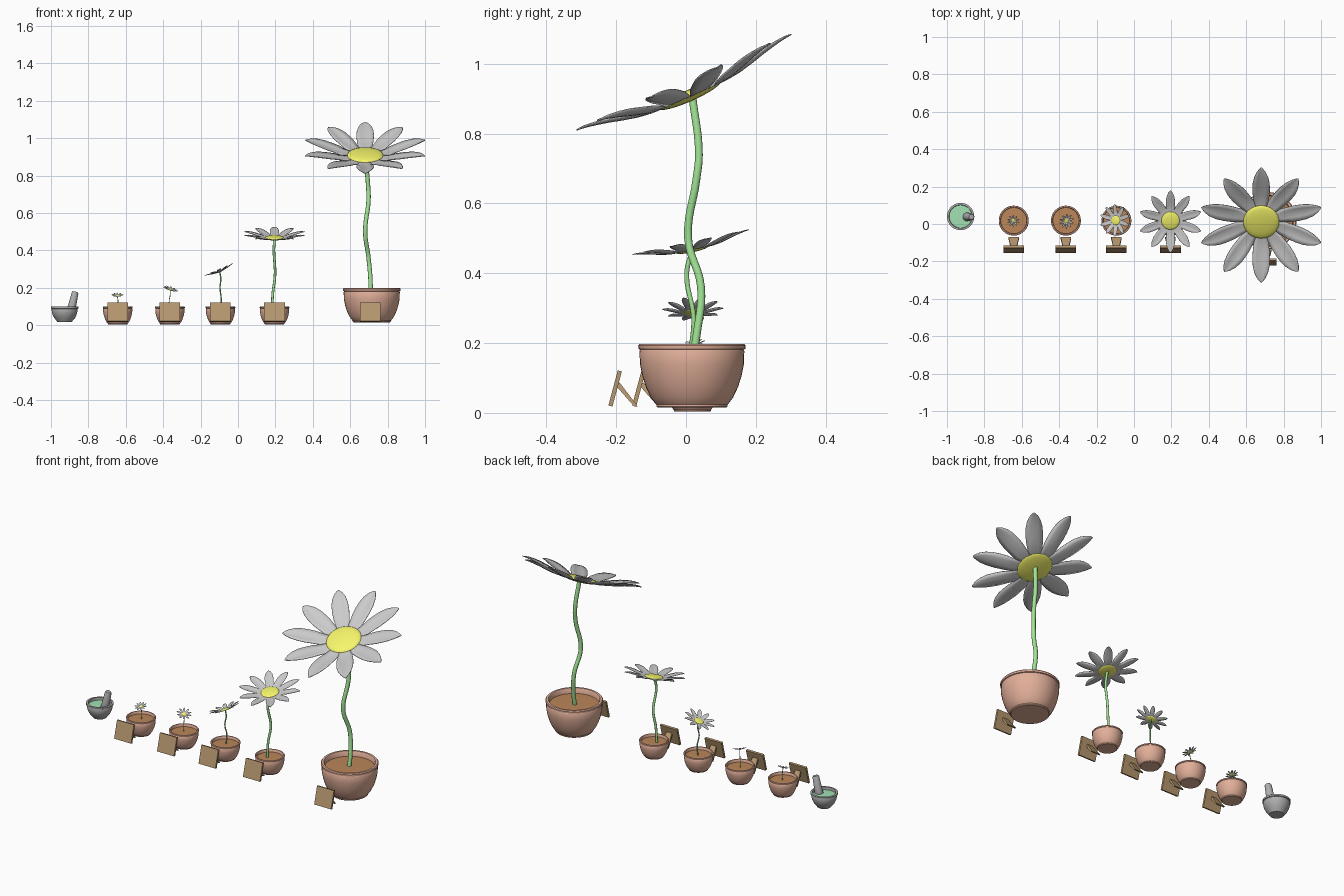
import bpy, bmesh, math
from mathutils import Vector, Matrix

if "Cube" in bpy.data.objects:
    bpy.data.objects.remove(bpy.data.objects["Cube"])


def mat(name, r, g, b):
    m = bpy.data.materials.new(name)
    m.diffuse_color = (r, g, b, 1)
    m.use_nodes = True
    m.node_tree.nodes["Principled BSDF"].inputs["Base Color"].default_value = m.diffuse_color
    return m


CLAY = mat("clay", .76, .43, .32)
SOIL = mat("soil", .50, .24, .10)
WOOD = mat("wood", .47, .31, .16)
LEAF = mat("stem_green", .36, .78, .30)
GOLD = mat("yellow", .93, .93, .15)
STONE = mat("stone", .42, .42, .42)
PASTE = mat("green_paste", .36, .76, .45)


def finish(bm, name, material=None, angle=40):
    bmesh.ops.remove_doubles(bm, verts=bm.verts, dist=1e-5)
    bmesh.ops.recalc_face_normals(bm, faces=bm.faces)
    me = bpy.data.meshes.new(name)
    bm.to_mesh(me)
    bm.free()
    ob = bpy.data.objects.new(name, me)
    bpy.context.collection.objects.link(ob)
    if material:
        me.materials.append(material)
    if angle:
        bpy.ops.object.select_all(action='DESELECT')
        bpy.context.view_layer.objects.active = ob
        ob.select_set(True)
        bpy.ops.object.shade_smooth_by_angle(angle=math.radians(angle))
    return ob


def lathe(name, profile, loc, scale, material, steps=40):
    bm = bmesh.new()
    vs = [bm.verts.new((r * scale, 0, z * scale)) for r, z in profile]
    es = [bm.edges.new(p) for p in zip(vs, vs[1:])]
    bmesh.ops.spin(bm, geom=vs + es, cent=(0, 0, 0), axis=(0, 0, 1),
                   angle=math.tau, steps=steps)
    ob = finish(bm, name, material)
    ob.location = loc
    return ob


# bowl pot with a rolled rim and small foot, filled with soil
POT = [(0, 0), (.098, 0), (.102, .004), (.102, .009), (.106, .013), (.118, .029),
       (.132, .059), (.142, .09), (.149, .125), (.150, .162), (.148, .166),
       (.153, .168), (.154, .178), (.150, .183), (.138, .183), (.134, .178),
       (.134, .14), (0, .14)]


def pot(name, x, y, z, s):
    lathe(name + "_pot", POT, (x, y, z), s, CLAY)
    lathe(name + "_soil", [(0, .13), (.136, .13), (.136, .153), (0, .157)],
          (x, y, z), s, SOIL)


# leaning board with a flared back strut
def sign(name, x, y):
    bm = bmesh.new()
    bmesh.ops.create_cube(bm, size=1, matrix=Matrix.Translation((x, y, .07))
                          @ Matrix.Rotation(math.radians(-15), 4, 'X')
                          @ Matrix.Diagonal((.11, .012, .104, 1)))
    finish(bm, name + "_board", WOOD, 0)
    bm = bmesh.new()
    bmesh.ops.create_cube(bm, size=1)
    for v in bm.verts:
        low = v.co.z < 0
        sx, t = math.copysign(1, v.co.x), v.co.y * .01
        v.co = (x + sx * (.028 if low else .016),
                y + (.06 if low else .008) + t, .018 if low else .082 + t)
    finish(bm, name + "_strut", WOOD, 0)


# wavy stem through a few points
def stem(name, pts, radius):
    cu = bpy.data.curves.new(name, 'CURVE')
    cu.dimensions = '3D'
    cu.bevel_depth, cu.bevel_resolution, cu.resolution_u = radius, 3, 6
    cu.use_fill_caps = True
    sp = cu.splines.new('BEZIER')
    sp.bezier_points.add(len(pts) - 1)
    for b, p in zip(sp.bezier_points, pts):
        b.co = p
        b.handle_left_type = b.handle_right_type = 'AUTO'
    cu.materials.append(LEAF)
    ob = bpy.data.objects.new(name, cu)
    bpy.context.collection.objects.link(ob)
    bpy.ops.object.select_all(action='DESELECT')
    bpy.context.view_layer.objects.active = ob
    ob.select_set(True)
    bpy.ops.object.convert(target='MESH')


# petal outline per unit radius: distance, half width, lift
PETAL = [(0, 0, 0), (.13, .0422, 0), (.25, .0812, 0), (.36, .117, .004),
         (.48, .132, .02), (.6, .138, .048), (.72, .132, .08), (.83, .108, .105),
         (.92, .068, .122), (.97, .032, .128), (1, .002, .13)]


def blossom(name, loc, R, lean, tilt):
    """Ten petals and a domed centre, leaning by tilt degrees toward lean."""
    n = Vector((lean[0], lean[1], 0)).normalized() * math.sin(math.radians(tilt))
    n.z = math.cos(math.radians(tilt))
    place = Matrix.Translation(loc) @ Vector((0, 0, 1)).rotation_difference(n).to_matrix().to_4x4()
    bm = bmesh.new()
    for k in range(10):
        rot = Matrix.Rotation(math.radians(90 + 36 * k), 4, 'Z')
        rows = []
        for i, (d, w, h) in enumerate(PETAL):
            cup = .03 if i > 3 else 0
            rows.append([bm.verts.new(rot @ Vector((d * R, u * w * R, (h + cup * u * u * w / .14) * R)))
                         for u in (-1, -.5, 0, .5, 1)])
        for a, b in zip(rows, rows[1:]):
            for j in range(4):
                bm.faces.new((a[j], b[j], b[j + 1], a[j + 1]))
    bmesh.ops.dissolve_degenerate(bm, dist=1e-7, edges=bm.edges)
    petals = finish(bm, name + "_petals", None, 60)
    petals.matrix_world = place
    sol = petals.modifiers.new("thickness", 'SOLIDIFY')
    sol.thickness = .01 * R
    sol.offset = 0
    bm = bmesh.new()
    bmesh.ops.create_uvsphere(bm, u_segments=32, v_segments=12, radius=1,
                              matrix=Matrix.Diagonal((.285 * R, .285 * R, .05 * R, 1)))
    centre = finish(bm, name + "_centre", GOLD, 60)
    centre.matrix_world = place @ Matrix.Translation((0, 0, .008 * R))


# five growth stages, left to right
STAGES = [
    ("sprout", -.643, (-.645, .018, .158), .034, (0, -1), 20, .002,
     [(-.643, .02, .07), (-.641, .021, .12)]),
    ("seedling", -.364, (-.362, .016, .19), .042, (1, -.9), 24, .002,
     [(-.366, .02, .07), (-.368, .022, .13), (-.362, .018, .165)]),
    ("young", -.094, (-.098, .02, .287), .088, (-1, -.05), 23, .0035,
     [(-.094, .02, .07), (-.09, .025, .14), (-.096, .015, .2), (-.092, .022, .25)]),
    ("tall", .195, (.195, .018, .467), .171, (0, -1), 12, .007,
     [(.182, .012, .07), (.186, .014, .17), (.198, .022, .27), (.192, .002, .4)]),
]
for name, x, head, R, lean, tilt, rad, pts in STAGES:
    pot(name, x, .018, .004, .52)
    sign(name, x, -.135)
    stem(name + "_stem", pts + [head], rad)
    blossom(name, head, R, lean, tilt)

pot("giant", .715, .017, .015, 1)
sign("giant", .706, -.203)
stem("giant_stem", [(.708, .02, .16), (.709, .03, .22), (.698, .043, .36), (.68, .006, .5),
                    (.698, .03, .67), (.696, .037, .74), (.68, .018, .907)], .0115)
blossom("giant", (.68, .012, .907), .337, (0, -1), 24)

# mortar with green paste and a leaning pestle
M = (-.927, .04, .016)
lathe("mortar", [(0, 0), (.038, 0), (.042, .006), (.055, .022), (.066, .045), (.070, .068),
                 (.069, .071), (.073, .073), (.073, .083), (.062, .084), (.060, .06), (0, .055)],
      M, 1, STONE)
lathe("paste", [(0, .05), (.061, .05), (.061, .068), (0, .07)], M, 1, PASTE)
pestle = lathe("pestle", [(0, 0), (.018, .004), (.024, .018), (.022, .04), (.018, .115),
                          (.014, .122), (0, .123)], (-.897, .038, .06), 1, STONE, 24)
pestle.rotation_euler = (0, math.radians(13), 0)
